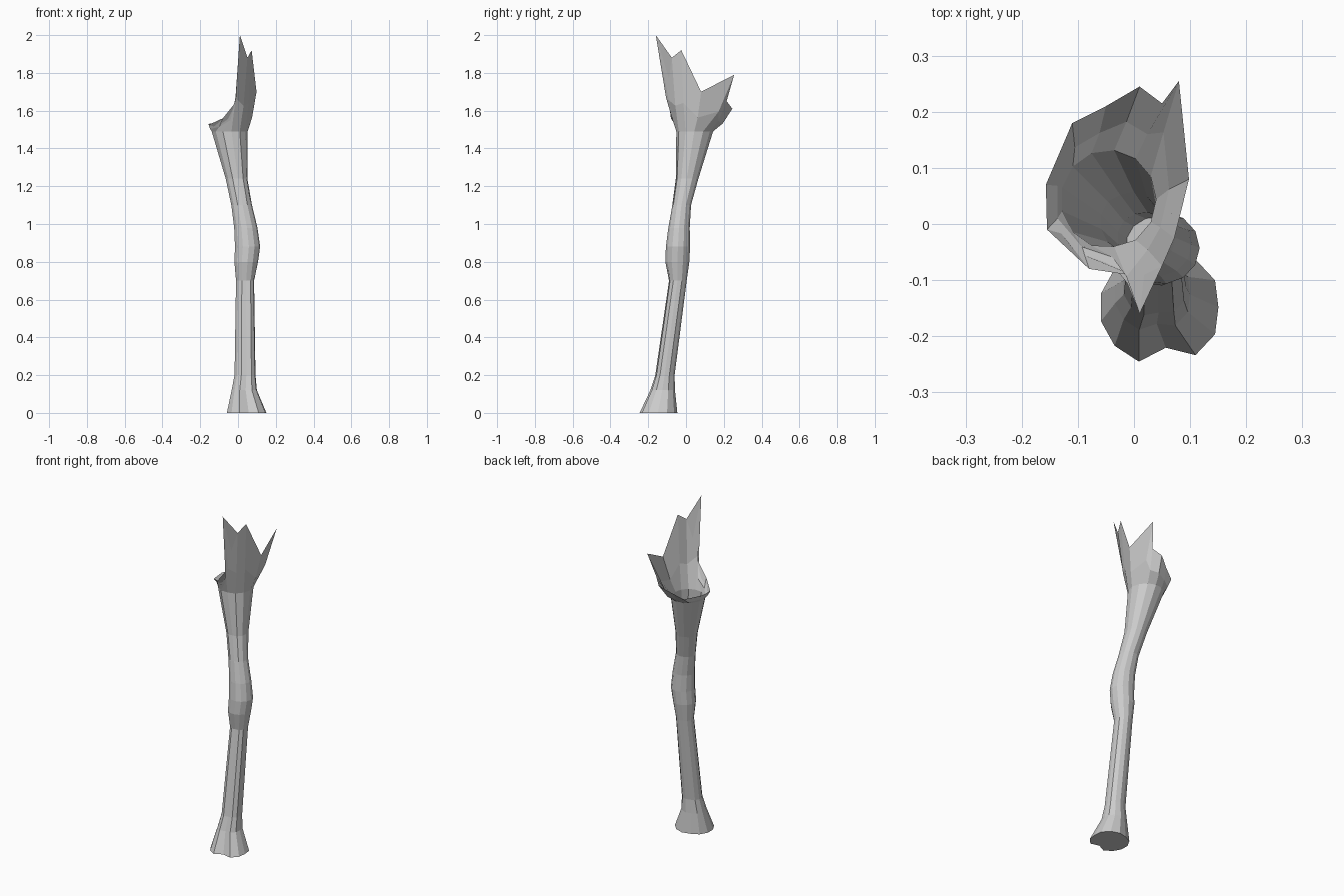
import bpy, bmesh, math
from mathutils import Vector

if "Cube" in bpy.data.objects:
    bpy.data.objects.remove(bpy.data.objects["Cube"])

N = 13
# trunk rings: z, xmin, xmax, ymin, ymax, depth of front cleft
RINGS = [
    (0.005, -0.062, 0.157, -0.252, -0.045, 0.70),
    (0.12, -0.036, 0.104, -0.193, -0.058, 0.78),
    (0.20, -0.020, 0.096, -0.166, -0.060, 0.85),
    (0.70, -0.012, 0.088, -0.093, 0.004, 0.90),
    (0.80, -0.021, 0.106, -0.110, 0.018, 1.0),
    (0.88, -0.018, 0.117, -0.107, 0.022, 1.0),
    (0.98, -0.022, 0.103, -0.094, 0.020, 1.0),
    (1.10, -0.037, 0.074, -0.076, 0.027, 0.93),
    (1.24, -0.067, 0.053, -0.058, 0.066, 0.90),
    (1.49, -0.142, 0.051, -0.056, 0.144, 0.96),
]
# jagged broken rim, counter-clockwise from the right side
RIM = [
    (0.098, 0.08, 1.70), (0.08, 0.255, 1.79), (0.05, 0.215, 1.65),
    (0.01, 0.245, 1.61), (-0.05, 0.21, 1.57), (-0.11, 0.18, 1.535),
    (-0.157, 0.07, 1.53), (-0.155, -0.01, 1.525), (-0.08, -0.08, 1.56),
    (0.0, -0.092, 1.66), (0.01, -0.16, 2.0), (0.05, -0.075, 1.88),
    (0.072, -0.025, 1.92),
]


def ring(z, x0, x1, y0, y1, cleft, scale=1.0):
    c = Vector(((x0 + x1) / 2, (y0 + y1) / 2, z))
    pts = []
    for i in range(N):
        a = 2 * math.pi * i / N
        r = scale * (cleft if i == 10 else 1.0)
        # small bark groove on the back and the right side
        if i in (0, 4) and cleft < 0.92:
            r *= 0.94
        pts.append(c + Vector((math.cos(a) * (x1 - x0) / 2 * r,
                               math.sin(a) * (y1 - y0) / 2 * r, 0)))
    return pts


bm = bmesh.new()


def add(pts):
    return [bm.verts.new(p) for p in pts]


def bridge(a, b):
    for i in range(N):
        j = (i + 1) % N
        bm.faces.new((a[i], a[j], b[j], b[i]))


# outer bark: flared foot, knotted trunk, splintered crown
rim = [Vector(p) for p in RIM]
neck = ring(*RINGS[-1])
mid = []
for n, r in zip(neck, rim):
    p = n.lerp(r, 0.5)
    p.z = n.z + (r.z - n.z) * 0.35
    mid.append(p)
loops = [add(ring(*r)) for r in RINGS] + [add(mid), add(rim)]

# hollow inside, thin walls running down into the trunk
axis = Vector((-0.03, 0.06, 0))
inner_mid = []
for p in mid:
    d = axis - p
    d.z = 0
    inner_mid.append(p + d.normalized() * 0.012)
loops.append(add(inner_mid))
for k in (9, 8, 7, 6):
    loops.append(add(ring(*RINGS[k], scale=0.88)))

for a, b in zip(loops, loops[1:]):
    bridge(a, b)
bm.faces.new(list(reversed(loops[0])))
bm.faces.new(loops[-1])
for v in loops[0]:
    v.co.z = 0.0

bmesh.ops.triangulate(bm, faces=[f for f in bm.faces if len(f.verts) > 4])
bmesh.ops.recalc_face_normals(bm, faces=bm.faces)
mesh = bpy.data.meshes.new("hollow_dead_trunk")
bm.to_mesh(mesh)
bm.free()
trunk = bpy.data.objects.new("hollow_dead_trunk", mesh)
bpy.context.collection.objects.link(trunk)
